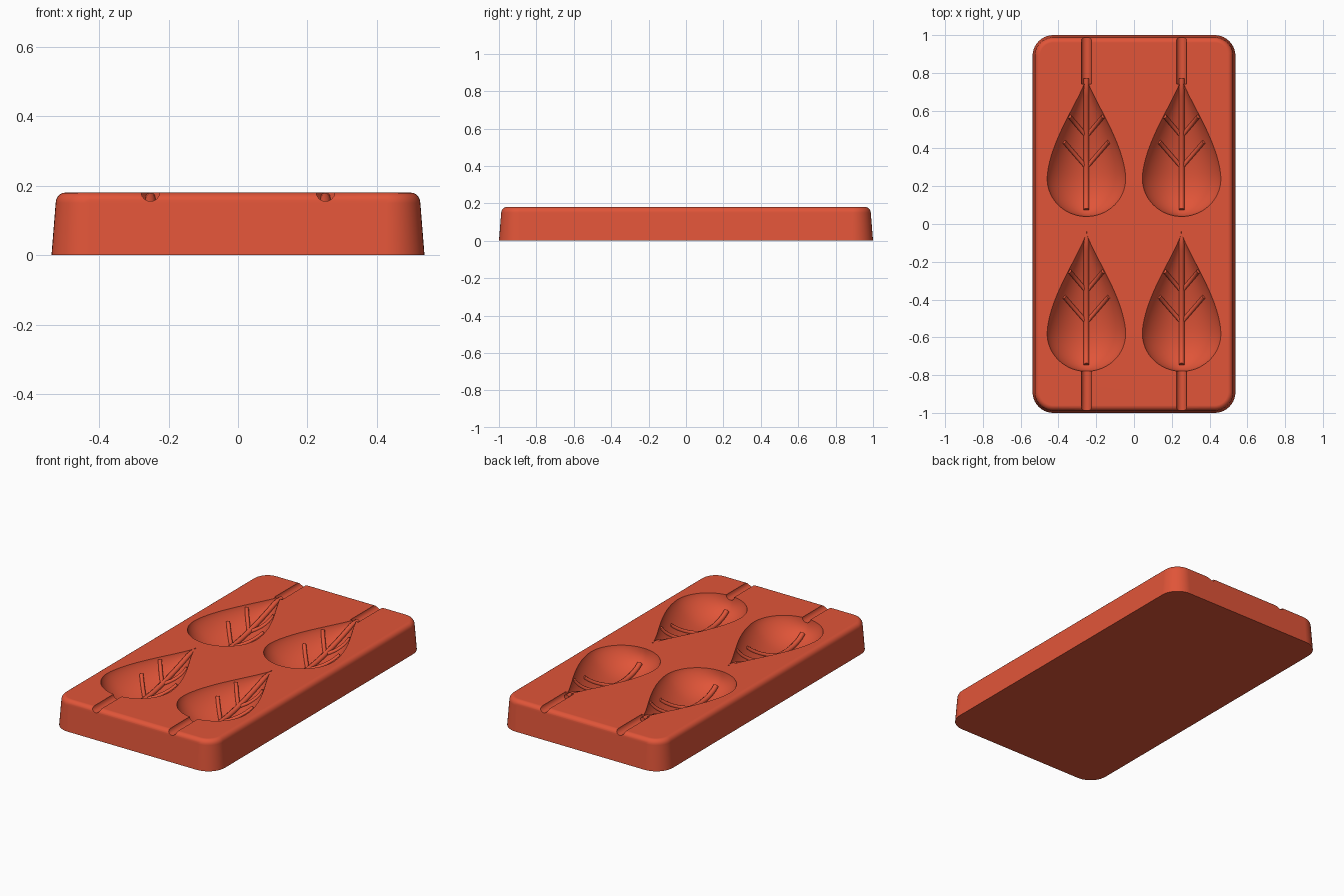
import bpy, bmesh, math
from mathutils import Vector

if "Cube" in bpy.data.objects:
    bpy.data.objects.remove(bpy.data.objects["Cube"])

TOP = 0.18
TIP, WIDE, END = 0.78, 0.24, 0.04      # leaf landmarks along y
HALF, DEPTH = 0.208, 0.13
LEAVES = [(x, y) for x in (-0.252, 0.252) for y in (0, -0.82)]

red = bpy.data.materials.new("warm red silicone")
red.use_nodes = True
red.diffuse_color = (0.75, 0.09, 0.04, 1)
red.node_tree.nodes["Principled BSDF"].inputs["Base Color"].default_value = red.diffuse_color


def loft(name, rings):
    """Closed solid through rings of equal point count."""
    bm = bmesh.new()
    loops = [[bm.verts.new(p) for p in ring] for ring in rings]
    for a, b in zip(loops, loops[1:]):
        for i in range(len(a)):
            j = (i + 1) % len(a)
            bm.faces.new((a[i], a[j], b[j], b[i]))
    bm.faces.new(loops[0])
    bm.faces.new(loops[-1])
    bmesh.ops.recalc_face_normals(bm, faces=bm.faces)
    mesh = bpy.data.meshes.new(name)
    bm.to_mesh(mesh)
    bm.free()
    mesh.materials.append(red)
    obj = bpy.data.objects.new(name, mesh)
    bpy.context.collection.objects.link(obj)
    return obj


def select(obj):
    bpy.ops.object.select_all(action='DESELECT')
    obj.select_set(True)
    bpy.context.view_layer.objects.active = obj


def outline(inset, z):
    """Rounded rectangle at height z."""
    r = 0.11 - inset
    pts = []
    for q, (sx, sy) in enumerate(((1, 1), (-1, 1), (-1, -1), (1, -1))):
        for i in range(11):
            a = math.radians(90 * q + 9 * i)
            pts.append((sx * 0.427 + r * math.cos(a), sy * 0.89 + r * math.sin(a), z))
    return pts


def leaf_width(y):
    if y < WIDE:
        t = (WIDE - y) / (WIDE - END)
        return HALF * math.sqrt(max(0, 1 - t * t))
    s = min(1, (y - WIDE) / (TIP - WIDE))
    return HALF * (1 - s ** 1.7) ** 1.35


def leaf_floor(x, y):
    w = max(leaf_width(y), 0.003)
    across = max(0, 1 - (x / w) ** 2) ** 0.75
    return TOP - DEPTH * (w / HALF) ** 0.8 * across


def leaf_cutter(cx, cy):
    """Teardrop hollow, stations bunched towards both ends."""
    rings = []
    for k in range(49):
        y = (TIP + END) / 2 - (TIP - END) / 2 * math.cos(math.pi * k / 48)
        w = max(leaf_width(y), 0.003)
        xs = [-w * math.cos(math.pi * i / 24) for i in range(25)]
        ring = [(cx + x, cy + y, leaf_floor(x, y)) for x in xs]
        ring += [(cx + w, cy + y, 0.25), (cx - w, cy + y, 0.25)]
        rings.append(ring)
    return loft("leaf_cutter", rings)


def groove_cutter(cx, y0, y1):
    """Round channel for a stick."""
    rings = [[(cx + 0.027 * math.cos(a), y, 0.182 + 0.027 * math.sin(a))
              for a in (math.tau * i / 24 for i in range(24))] for y in (y0, y1)]
    return loft("groove_cutter", rings)


# Tray: tapered block with a rounded top rim
levels = [(0, 0), (0.012, 0.15)]
for i in range(1, 6):
    a = math.radians(18 * i)
    levels.append((0.012 + 0.028 * (1 - math.cos(a)), 0.15 + 0.03 * math.sin(a)))
tray = loft("mould_tray", [outline(*lv) for lv in levels])

# Leaf hollows and stick channels
cutters = [leaf_cutter(*c) for c in LEAVES]
for x in (-0.252, 0.252):
    cutters += [groove_cutter(x, 0.74, 1.1), groove_cutter(x, -1.1, -0.75)]
for cutter in cutters:
    mod = tray.modifiers.new("cut", 'BOOLEAN')
    mod.object = cutter
    mod.operation = 'DIFFERENCE'
    mod.solver = 'EXACT'
    select(tray)
    bpy.ops.object.modifier_apply(modifier=mod.name)
    bpy.data.objects.remove(cutter)
select(tray)
bpy.ops.object.shade_smooth_by_angle(angle=math.radians(30))
tray.modifiers.new("even_shading", 'WEIGHTED_NORMAL').keep_sharp = True


def vein(name, cx, cy, start, end, radius):
    """Raised rod that follows the hollow's floor."""
    curve = bpy.data.curves.new(name, 'CURVE')
    curve.dimensions = '3D'
    curve.bevel_depth = radius
    curve.bevel_resolution = 3
    curve.use_fill_caps = True
    line = curve.splines.new('POLY')
    line.points.add(24)
    for i, p in enumerate(line.points):
        x, y = Vector(start).lerp(Vector(end), i / 24)
        z = min(leaf_floor(x, y) + radius * 0.3, TOP - radius)
        p.co = (cx + x, cy + y, z, 1)
    curve.materials.append(red)
    obj = bpy.data.objects.new(name, curve)
    bpy.context.collection.objects.link(obj)
    select(obj)
    bpy.ops.object.convert(target='MESH')
    bpy.ops.object.shade_smooth_by_angle(angle=math.radians(50))


# Leaf veins: one midrib and two mirrored pairs of branches
for cx, cy in LEAVES:
    vein("leaf_midrib", cx, cy, (0, 0.075), (0, 0.77), 0.015)
    for side in (-1, 1):
        vein("upper_branch", cx, cy, (0, 0.465), (side * 0.09, 0.57), 0.011)
        vein("lower_branch", cx, cy, (0, 0.3), (side * 0.118, 0.435), 0.011)
